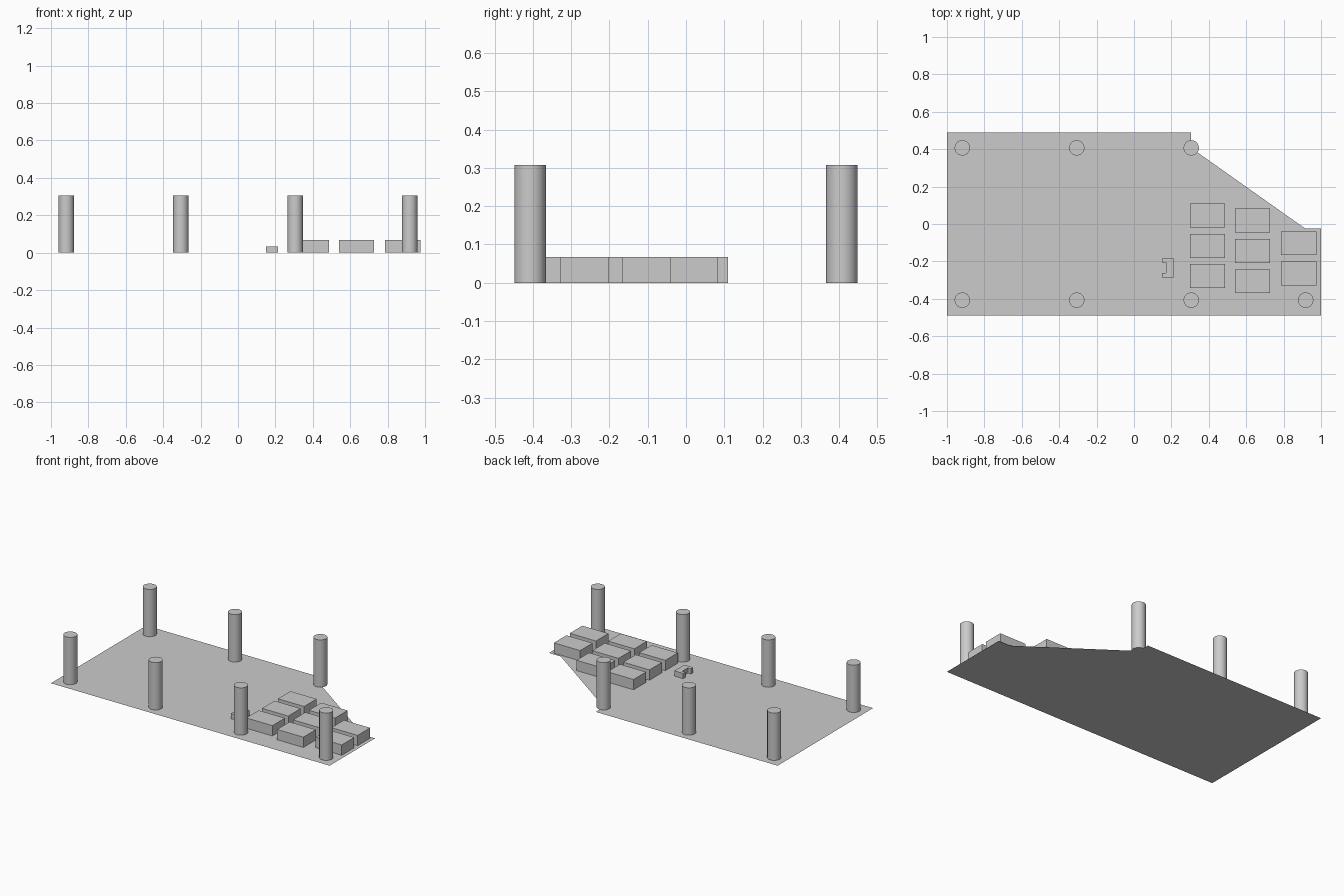
import bpy, bmesh

if "Cube" in bpy.data.objects:
    bpy.data.objects.remove(bpy.data.objects["Cube"])


def finish(bm, name):
    mesh = bpy.data.meshes.new(name)
    bm.to_mesh(mesh)
    bm.free()
    obj = bpy.data.objects.new(name, mesh)
    bpy.context.collection.objects.link(obj)
    return obj


def prism(name, outline, height=0.0):
    """Flat counter-clockwise outline on the ground, optionally extruded up."""
    bm = bmesh.new()
    base = bm.faces.new([bm.verts.new((x, y, 0)) for x, y in outline])
    if height:
        ext = bmesh.ops.extrude_face_region(bm, geom=[base], use_keep_orig=True)
        top = [v for v in ext["geom"] if isinstance(v, bmesh.types.BMVert)]
        bmesh.ops.translate(bm, verts=top, vec=(0, 0, height))
        bmesh.ops.recalc_face_normals(bm, faces=bm.faces)
    return finish(bm, name)


# Thin floor sheet with one corner cut away diagonally
prism("floor", [(-1, -.489), (1, -.489), (1, -.024), (.915, -.024),
                (.305, .407), (.305, .489), (-1, .489)])

# Round columns: four along the front, three along the back
column_x = [-.918, -.306, .306, .918]
spots = [(x, -.407) for x in column_x] + [(x, .407) for x in column_x[:3]]
for i, (x, y) in enumerate(spots):
    bpy.ops.mesh.primitive_cylinder_add(vertices=32, radius=.041, depth=.307,
                                        location=(x, y, .1535))
    bpy.context.object.name = f"column_{i + 1}"
    bpy.ops.object.shade_smooth_by_angle()

# Staggered rows of low blocks: left edge, back edge, count
W, D, PITCH = .188, .128, .1625
for r, (x, back, count) in enumerate([(.299, .11, 3), (.54, .083, 3), (.787, -.039, 2)]):
    for i in range(count):
        y = back - i * PITCH
        prism(f"block_{r + 1}_{i + 1}",
              [(x, y - D), (x + W, y - D), (x + W, y), (x, y)], .067)

# Small C-shaped counter opening to the left
prism("counter", [(.149, -.286), (.213, -.286), (.213, -.184), (.149, -.184),
                  (.149, -.206), (.171, -.206), (.171, -.263), (.149, -.263)], .034)
